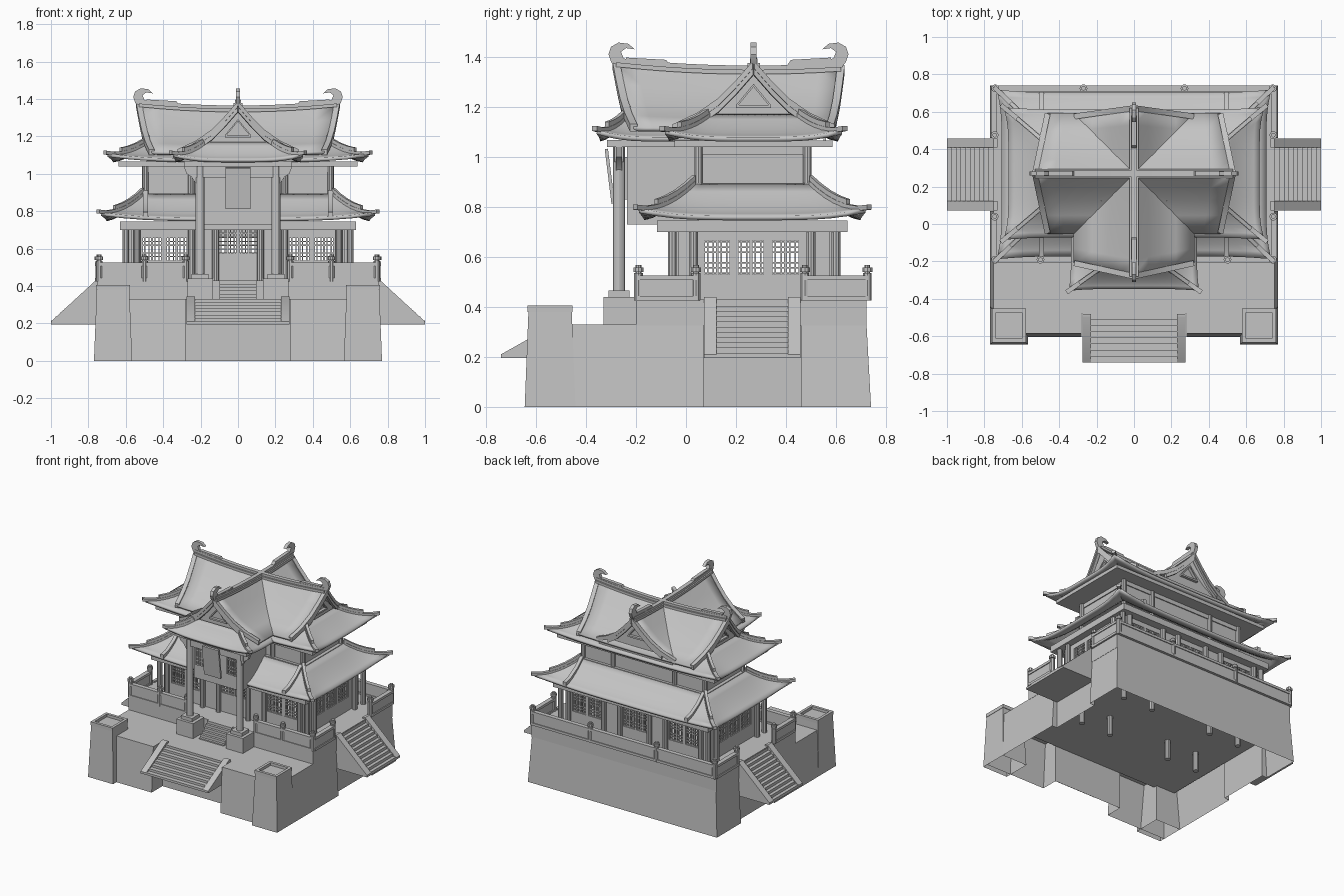
import bpy, bmesh, math
from mathutils import Vector

cube = bpy.data.objects.get("Cube")
if cube:
    bpy.data.objects.remove(cube, do_unlink=True)

stone = bpy.data.materials.new("stone grey")
stone.use_nodes = True
grey = (0.55, 0.55, 0.55, 1)
stone.diffuse_color = grey
stone.node_tree.nodes["Principled BSDF"].inputs["Base Color"].default_value = grey

parts = {}
MID = 0.27          # depth of the hall's centre line
SIDES = (-1, 1)


def mesh(name):
    if name not in parts:
        parts[name] = bmesh.new()
    return parts[name]


def loft(name, low, high, bottom=True):
    """Closed solid between two matching rings of points."""
    bm = mesh(name)
    a, b = [[bm.verts.new(p) for p in ring] for ring in (low, high)]
    if bottom:
        bm.faces.new(a[::-1])
    bm.faces.new(b)
    for i in range(len(a)):
        j = (i + 1) % len(a)
        bm.faces.new((a[i], a[j], b[j], b[i]))


def box(name, x0, x1, y0, y1, z0, z1, taper=0, bottom=True):
    rings = [[(x0 - t, y0 - t, z), (x1 + t, y0 - t, z), (x1 + t, y1 + t, z), (x0 - t, y1 + t, z)]
             for t, z in ((taper, z0), (0, z1))]
    loft(name, *rings, bottom)


def along(name, axis, a0, a1, t0, t1, z0, z1):
    """Box running along x or y."""
    if axis == "x":
        box(name, a0, a1, t0, t1, z0, z1)
    else:
        box(name, t0, t1, a0, a1, z0, z1)


def post(name, x, y, r, z0, z1, sides=10):
    angles = [k * math.tau / sides for k in range(sides)]
    loft(name, *[[(x + r * math.cos(t), y + r * math.sin(t), z) for t in angles] for z in (z0, z1)])


def prism(name, outline, place, t0, t1):
    loft(name, *[[place(p, q, t) for p, q in outline] for t in (t0, t1)])


def ridge(name, path, w, h):
    """Rectangular moulding swept along a path."""
    bm, rings = mesh(name), []
    path = [Vector(p) for p in path]
    for i, p in enumerate(path):
        t = path[min(i + 1, len(path) - 1)] - path[max(i - 1, 0)]
        s = t.cross(Vector((0, 0, 1))).normalized() * w / 2
        up = Vector((0, 0, h))
        rings.append([bm.verts.new(v) for v in (p - s, p + s, p + s + up, p - s + up)])
    for r, q in zip(rings, rings[1:]):
        for i in range(4):
            j = (i + 1) % 4
            bm.faces.new((r[i], r[j], q[j], q[i]))
    bm.faces.new(rings[0][::-1])
    bm.faces.new(rings[-1])


def skirt(name, cy, inner, outer, z_in, z_out, lift):
    """Concave hipped roof skirt with upturned corners and hip ridges."""
    def point(c0, c1, u, v):
        k = abs(2 * u - 1)
        flare = 1 + 0.04 * v * v * k ** 6
        p = [(c0[i] + (c1[i] - c0[i]) * u) * (inner[i] + (outer[i] - inner[i]) * v) * flare for i in (0, 1)]
        fall = max(0, 1 - v) ** 1.5
        return p[0], p[1] + cy, z_out + (z_in - z_out) * fall + lift * v * v * k ** 4

    bm = mesh(name)
    corners = [(1, -1), (1, 1), (-1, 1), (-1, -1)]
    n, m = 14, 6
    for c0, c1 in zip(corners, corners[1:] + corners[:1]):
        grid = [[bm.verts.new(point(c0, c1, i / n, j / m)) for j in range(m + 1)] for i in range(n + 1)]
        for i in range(n):
            for j in range(m):
                bm.faces.new((grid[i][j], grid[i][j + 1], grid[i + 1][j + 1], grid[i + 1][j]))
        hip = [point(c0, c1, 0, j / m * 1.06) for j in range(m + 1)]
        ridge("hip_ridges", hip, 0.025, 0.02)
        ridge("hip_ridges", hip[:-2], 0.02, 0.04)


def gable_roof(name, axis, ends):
    """Sagging saddle roof with ridge, bargeboards, pediments and curled finials."""
    section = [(0, 1.335), (0.07, 1.26), (0.14, 1.195), (0.22, 1.145), (0.32, 1.105)]

    def place(a, d, z):
        return (a, MID + d, z) if axis == "x" else (d, MID + a, z)

    def surface(f, d, z):
        a = ends[0] + (ends[1] - ends[0]) * f
        return place(a * (1 - 0.4 * abs(d)), d, z + 0.1 * a * a * max(0, 1 - 2.5 * abs(d)))

    bm, n = mesh(name), 10
    full = [(-d, z) for d, z in section[:0:-1]] + section
    rows = [[bm.verts.new(surface(i / n, d, z)) for d, z in full] for i in range(n + 1)]
    for r, q in zip(rows, rows[1:]):
        for k in range(len(full) - 1):
            bm.faces.new((r[k], r[k + 1], q[k + 1], q[k]))
    for w, h in ((0.05, 0.018), (0.03, 0.035)):
        ridge("main_ridges", [surface(i / n, 0, 1.33) for i in range(n + 1)], w, h)
    for f, end in enumerate(ends):
        s = 1 if end > 0 else -1
        for side in SIDES:
            ridge("bargeboards", [surface(f, side * d, z - 0.01) for d, z in section], 0.03, 0.03)
            ridge("bargeboards", [surface(f, side * d, z - 0.035) for d, z in section[:4]], 0.02, 0.035)
        # pediment with a small raised triangle
        wall = end - s * 0.06
        outline = [(d, z) for d, z in full[1:-1]] + [(0.22, 1.06), (-0.22, 1.06)]
        prism("pediments", outline, lambda d, z, t: place(t, d, z), wall, wall - s * 0.01)
        for side in SIDES:
            ridge("pediment_trim", [place(wall + s * 0.01, 0, 1.28), place(wall + s * 0.01, side * 0.07, 1.195)], 0.02, 0.012)
        ridge("pediment_trim", [place(wall + s * 0.01, d, 1.195) for d in (-0.07, 0.07)], 0.02, 0.012)
        # raised ridge end and curl
        cap = [(0.04, 1.36), (0.04, 1.397), (0.2, 1.388), (0.22, 1.36)]
        prism("ridge_caps", cap, lambda e, z, t: place(end - s * e, t, z), -0.013, 0.013)
        curl = [(0.01, 1.34), (-0.02, 1.38), (-0.03, 1.41), (-0.02, 1.44), (0.01, 1.457), (0.05, 1.452),
                (0.075, 1.43), (0.04, 1.435), (0.02, 1.42), (0.03, 1.395), (0.07, 1.38), (0.07, 1.34)]
        prism("curled_finials", curl, lambda e, z, t: place(end - s * e, t, z), -0.012, 0.012)


def lattice(axis, a0, a1, t, z0, z1):
    """Pair of openwork leaves."""
    half = (a1 - a0) / 2
    for lo in (a0, a0 + half):
        hi = lo + half
        for f in (0.05, 0.3, 0.7, 0.95):
            c = lo + half * f
            along("window_lattice", axis, c - 0.003, c + 0.003, t - 0.005, t + 0.005, z0, z1)
        for f in (0.03, 0.2, 0.35, 0.65, 0.8, 0.97):
            c = z0 + (z1 - z0) * f
            along("window_lattice", axis, lo, hi, t - 0.005, t + 0.005, c - 0.003, c + 0.003)


def window_wall(axis, a0, a1, t, openings, sill=0.53, head=0.665):
    along("hall_walls", axis, a0, a1, t - 0.01, t + 0.01, 0.43, sill)
    along("hall_walls", axis, a0, a1, t - 0.01, t + 0.01, head, 0.745)
    edges = [a0] + [e for o in openings for e in o] + [a1]
    for lo, hi in zip(edges[::2], edges[1::2]):
        along("hall_walls", axis, lo, hi, t - 0.01, t + 0.01, sill, head)
    for lo, hi in openings:
        lattice(axis, lo, hi, t, sill, head)


def stair(name, place, run, top, foot, half, count, cheek):
    """Solid steps between two sloping cheeks; place maps (out, z, across)."""
    out, rise = [(0, foot)], (top - foot) / count
    for i in range(count):
        out += [(run * i / count, top - rise * i), (run * (i + 1) / count, top - rise * i)]
    prism(name, out + [(run, foot)], place, cheek - half, half - cheek)
    slope = [(0, foot), (0, top + 0.015), (0.02, top + 0.015), (run, foot + 0.015), (run, foot)]
    if cheek:
        for s in SIDES:
            prism(name, slope, place, s * half, s * (half - cheek))


# battered base, hollow beneath, recessed behind each flight; rows are x, y, batter x, batter y
plan = [(0.28, -0.48, 0, 0), (0.28, -0.585, 0, -0.02), (0.75, -0.585, 0.02, -0.02), (0.75, 0.07, 0.02, 0),
        (0.73, 0.07, 0, 0), (0.73, 0.46, 0, 0), (0.75, 0.46, 0.02, 0), (0.75, 0.722, 0.02, 0.018)]
plan += [(-x, y, -dx, dy) for x, y, dx, dy in plan[::-1]]
loft("base", [(x + dx, y + dy, 0) for x, y, dx, dy in plan], [(x, y, 0.33) for x, y, dx, dy in plan], False)
box("podium", -0.752, 0.752, -0.2, 0.722, 0.325, 0.43)
box("podium_floor", -0.73, 0.73, -0.48, 0.71, 0.27, 0.3)
for s in SIDES:
    cx = s * 0.668
    box("bastions", cx - 0.087, cx + 0.087, -0.63, -0.457, 0, 0.385, 0.015, False)
    for side in SIDES:
        e, c = cx + side * 0.08, -0.543 + side * 0.08
        box("bastion_rims", e - 0.01, e + 0.01, -0.633, -0.453, 0.38, 0.405)
        box("bastion_rims", cx - 0.09, cx + 0.09, c - 0.01, c + 0.01, 0.38, 0.405)

# stairs
for s in SIDES:
    stair("side_stairs", lambda o, z, t, s=s: (s * (0.73 + o), MID - 0.005 + t, z), 0.27, 0.425, 0.195, 0.193, 11, 0.05)
stair("front_stairs", lambda o, z, t: (t, -0.48 - o, z), 0.26, 0.33, 0.195, 0.275, 8, 0.045)
stair("porch_stairs", lambda o, z, t: (t, -0.2 - o, z), 0.11, 0.43, 0.32, 0.1, 6, 0)

# balustrades
rails = [("x", s * 0.508 - 0.235, s * 0.508 + 0.235, -0.19) for s in SIDES] + [("x", -0.745, 0.745, 0.725)]
rails += [("y", lo, hi, s * 0.748) for s in SIDES for lo, hi in ((-0.19, 0.045), (0.475, 0.725))]
for axis, lo, hi, t in rails:
    along("balustrades", axis, lo, hi, t - 0.01, t + 0.01, 0.43, 0.51)
    for z in (0.425, 0.508):
        along("balustrades", axis, lo, hi, t - 0.016, t + 0.016, z, z + 0.018)
for s in SIDES:
    spots = [(x, -0.19) for x in (0.28, 0.5, 0.742)] + [(x, 0.725) for x in (0.27, 0.742)]
    for x, y in spots + [(0.745, 0.04), (0.745, 0.475)]:
        post("balustrade_posts", s * x, y, 0.018, 0.425, 0.535)
        post("balustrade_posts", s * x, y, 0.021, 0.54, 0.558)
        post("balustrade_posts", s * x, y, 0.012, 0.53, 0.568)

# lower hall
wings = [(0.27, 0.385), (0.405, 0.515)]
mirrored = [(-b, -a) for a, b in wings[::-1]]
centre = [(-0.105, -0.005), (0.005, 0.105)]
for s in SIDES:
    lo, hi = sorted((s * 0.12, s * 0.57))
    window_wall("x", lo, hi, -0.03, wings if s > 0 else mirrored)
window_wall("x", -0.12, 0.12, -0.03, centre, 0.57, 0.71)
window_wall("x", -0.57, 0.57, 0.575, mirrored + centre + wings)
for s in SIDES:
    window_wall("y", -0.03, 0.575, s * 0.57, [(0.07, 0.18), (0.205, 0.315), (0.34, 0.455)])
    for x in (0.12, 0.25, 0.54, 0.6):
        for y in (-0.055, 0.6):
            post("hall_columns", s * x, y, 0.018, 0.43, 0.74)
    for y in (0.03, 0.5):
        post("hall_columns", s * 0.6, y, 0.018, 0.43, 0.74)
box("lower_eaves", -0.63, 0.63, -0.115, 0.645, 0.7, 0.745)
skirt("lower_roof", 0.265, (0.51, 0.235), (0.705, 0.435), 0.885, 0.755, 0.03)
for s in SIDES:
    for side in SIDES:
        fall = [(s * 0.495, 0.265 + side * y, z) for y, z in ((0.24, 0.88), (0.31, 0.82), (0.39, 0.775), (0.44, 0.765))]
        ridge("lower_roof_ribs", fall, 0.025, 0.03)

# upper hall, its main columns running down through the podium
box("upper_hall", -0.49, 0.49, 0.05, 0.485, 0.8, 1.1)
box("upper_hall_trim", -0.515, 0.515, 0.03, 0.505, 0.87, 0.895)
box("upper_hall_trim", -0.497, 0.497, 0.043, 0.492, 1.01, 1.04)
for s in SIDES:
    for x in (0.25, 0.495):
        for y in (0.05, 0.485):
            post("upper_columns", s * x, y, 0.017, 0.8, 1.05)
            post("foundation_piles", s * x, y, 0.02, 0.13, 0.28)
box("upper_eaves", -0.64, 0.64, -0.045, 0.585, 1.04, 1.065)
skirt("upper_roof", MID, (0.48, 0.17), (0.67, 0.34), 1.165, 1.07, 0.03)
gable_roof("long_roof", "x", (-0.53, 0.53))

# cross roof and tall front porch
gable_roof("cross_roof", "y", (-0.55, 0.35))
box("back_gable_eave", -0.3, 0.3, 0.54, 0.585, 1.085, 1.11)
skirt("porch_roof", -0.05, (0.17, 0.18), (0.335, 0.295), 1.165, 1.07, 0.03)
box("porch_eaves", -0.29, 0.29, -0.315, 0, 1.04, 1.068)
box("porch_loft", -0.195, 0.195, -0.235, 0.05, 0.73, 1.05)
box("porch_beam", -0.24, 0.24, -0.285, -0.25, 0.98, 1.045)
for s in SIDES:
    x = s * 0.203
    box("porch_pedestals", x - 0.068, x + 0.068, -0.33, -0.2, 0.33, 0.44)
    box("porch_pedestals", x - 0.045, x + 0.045, -0.31, -0.225, 0.44, 0.465)
    post("porch_columns", x, -0.268, 0.024, 0.465, 1.05, 12)
    bracket = [(0.22, 1.04), (0.29, 1.04), (0.275, 1.0), (0.25, 0.985), (0.22, 0.94)]
    prism("porch_brackets", bracket, lambda p, q, t, s=s: (s * p, t, q), -0.28, -0.256)
    c = s * 0.125
    lattice("x", c - 0.05, c + 0.05, -0.238, 0.83, 1.0)
plaque = [(-0.325, 1.03), (-0.312, 1.033), (-0.285, 0.815), (-0.298, 0.812)]
prism("blank_plaque", plaque, lambda y, z, t: (t, y, z), -0.068, 0.068)

# turn every part into an object
bpy.ops.object.select_all(action="DESELECT")
for name, bm in parts.items():
    roof = name.endswith("_roof")
    if roof:
        bmesh.ops.remove_doubles(bm, verts=bm.verts, dist=0.0001)
    bmesh.ops.recalc_face_normals(bm, faces=bm.faces)
    data = bpy.data.meshes.new(name)
    bm.to_mesh(data)
    bm.free()
    data.materials.append(stone)
    obj = bpy.data.objects.new(name, data)
    bpy.context.collection.objects.link(obj)
    if roof:
        shell = obj.modifiers.new("thickness", "SOLIDIFY")
        shell.thickness = 0.018
        shell.offset = 0
    obj.select_set(True)
    bpy.context.view_layer.objects.active = obj
bpy.ops.object.shade_smooth_by_angle(angle=math.radians(30))
